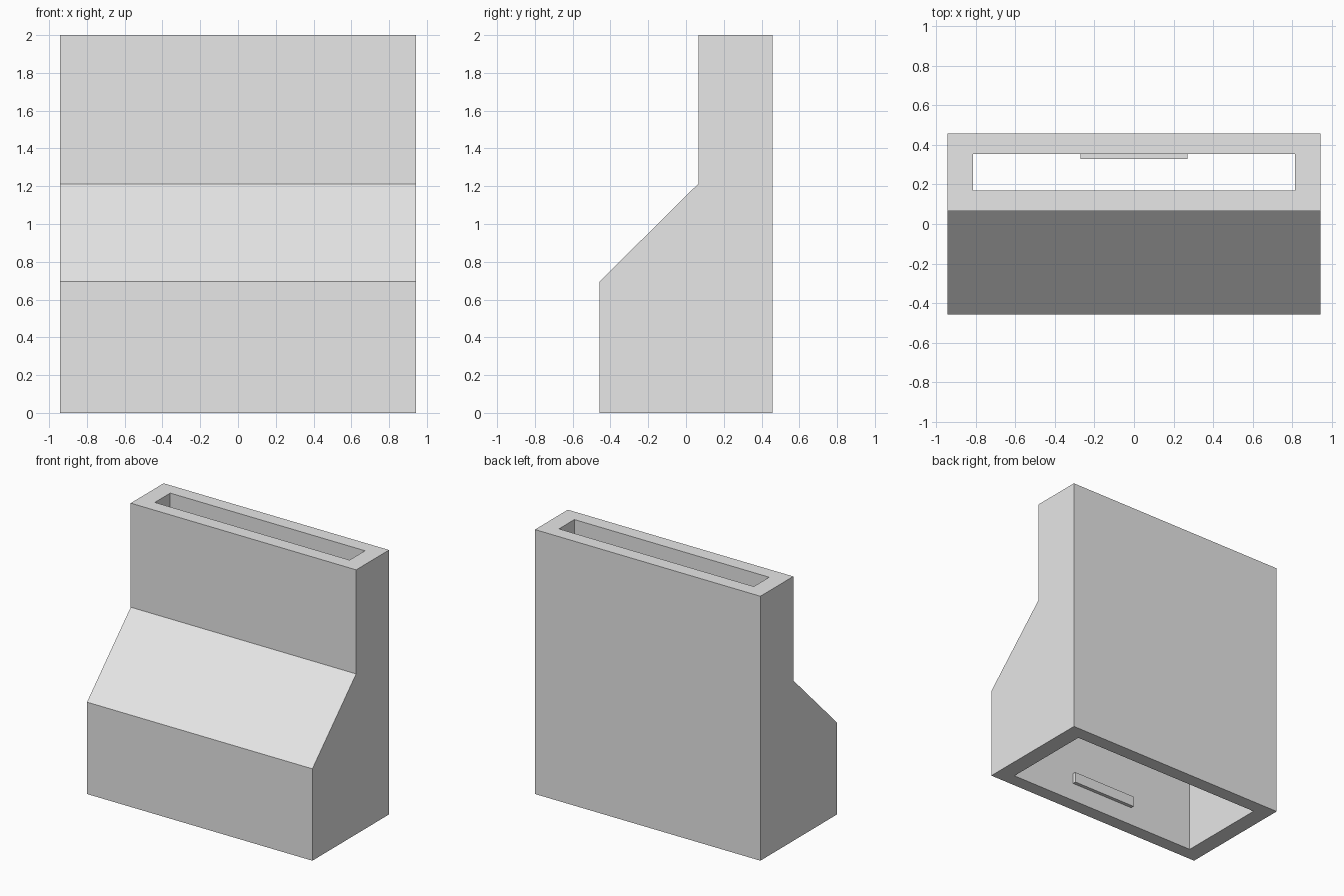
import bpy, bmesh

cube = bpy.data.objects.get("Cube")
if cube:
    bpy.data.objects.remove(cube, do_unlink=True)

GREY = (0.8, 0.8, 0.8, 1)
mat = bpy.data.materials.new("light_grey")
mat.use_nodes = True
mat.diffuse_color = GREY
mat.node_tree.nodes["Principled BSDF"].inputs["Base Color"].default_value = GREY


def finish(name, bm):
    bmesh.ops.recalc_face_normals(bm, faces=bm.faces)
    mesh = bpy.data.meshes.new(name)
    bm.to_mesh(mesh)
    bm.free()
    mesh.materials.append(mat)
    obj = bpy.data.objects.new(name, mesh)
    bpy.context.collection.objects.link(obj)
    return obj


HALF_W, BACK, HEIGHT = 0.943, 0.458, 2.0
IN_W, IN_BACK = 0.815, 0.354

# Hollow chute: (half width, front y, back y, z) up the outside, down the inside
sections = [
    (HALF_W, -BACK, BACK, 0),
    (HALF_W, -BACK, BACK, 0.695),
    (HALF_W, 0.065, BACK, 1.213),
    (HALF_W, 0.065, BACK, HEIGHT),
    (IN_W, 0.17, IN_BACK, HEIGHT),
    (IN_W, 0.17, IN_BACK, 1.17),
    (IN_W, -IN_BACK, IN_BACK, 0.65),
    (IN_W, -IN_BACK, IN_BACK, 0),
]
bm = bmesh.new()
rings = [[bm.verts.new(p) for p in
          ((-w, f, z), (w, f, z), (w, b, z), (-w, b, z))]
         for w, f, b, z in sections]
for i, ring in enumerate(rings):
    nxt = rings[(i + 1) % len(rings)]
    for j in range(4):
        k = (j + 1) % 4
        bm.faces.new((ring[j], ring[k], nxt[k], nxt[j]))
# Join the side walls into flat panels
bmesh.ops.dissolve_limit(bm, angle_limit=0.01, verts=bm.verts, edges=bm.edges)
finish("hollow_chute", bm)

# Retaining ridges inside the front and back walls, near the bottom
for name, side in (("front_ridge", -1), ("back_ridge", 1)):
    bm = bmesh.new()
    bmesh.ops.create_cube(bm, size=1)
    bmesh.ops.scale(bm, vec=(0.54, 0.026, 0.08), verts=bm.verts)
    ridge = finish(name, bm)
    ridge.location = (0, side * (IN_BACK - 0.013), 0.18)
